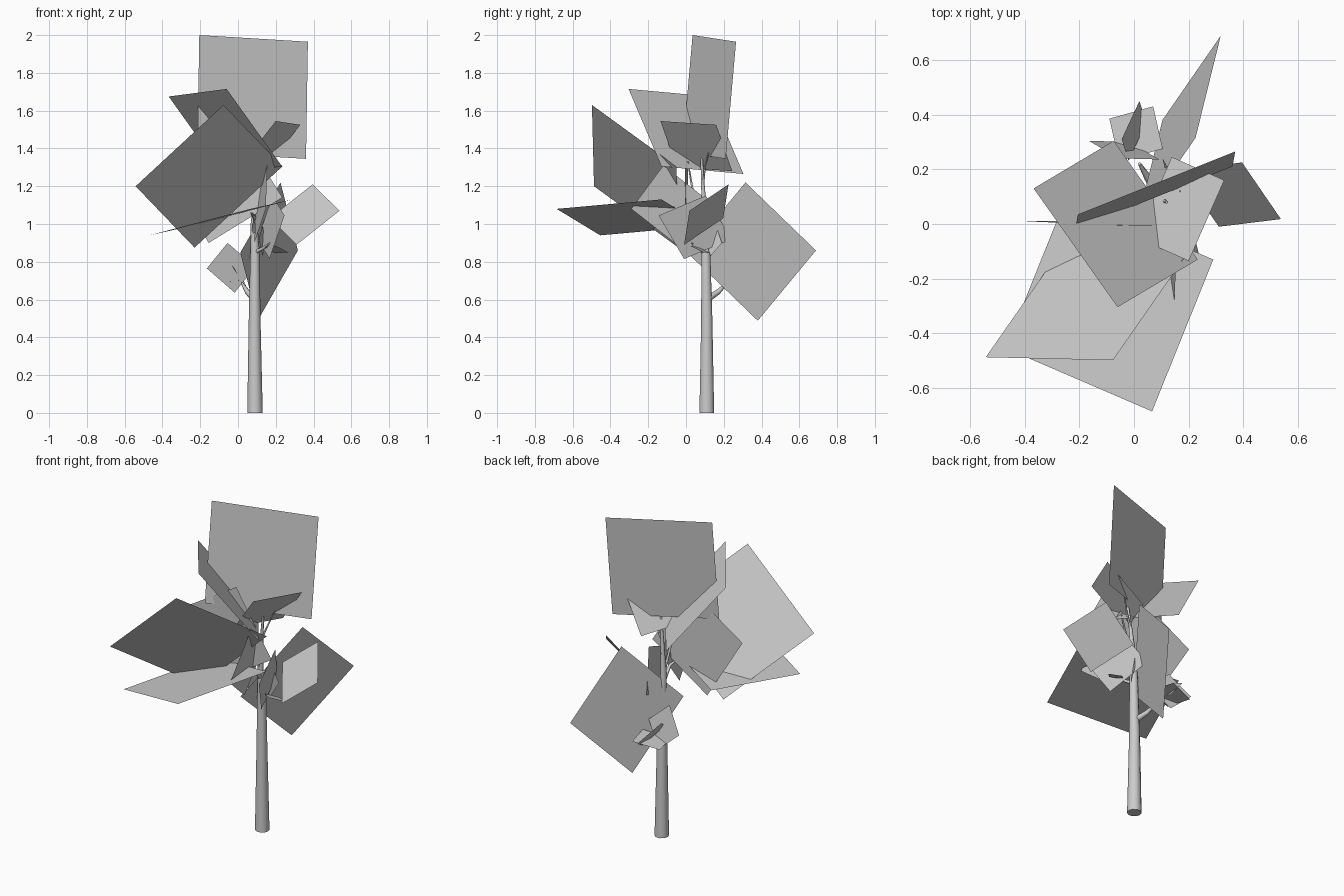
import bpy, bmesh, math
from mathutils import Vector as V

if "Cube" in bpy.data.objects:
    bpy.data.objects.remove(bpy.data.objects["Cube"])


def card(name, a, b, c):
    """Square foliage card from three corners; b lies between a and c."""
    a, b, c = V(a), V(b), V(c)
    me = bpy.data.meshes.new(name)
    me.from_pydata([a, b, c, a + c - b], [], [(0, 1, 2, 3)])
    ob = bpy.data.objects.new(name, me)
    bpy.context.collection.objects.link(ob)
    return ob


def limb(name, points, sides=10):
    """Tapered tube through (x, y, z, radius) points, with rings kept square to the path."""
    bm = bmesh.new()
    pts = [V(p[:3]) for p in points]
    rings = []
    for i, p in enumerate(pts):
        d = (pts[min(i + 1, len(pts) - 1)] - pts[max(i - 1, 0)]).normalized()
        if i == 0 and p.z == 0:
            d = V((0, 0, 1))
        u = d.cross(V((0, 1, 0))).normalized()
        w = d.cross(u)
        r = points[i][3]
        rings.append([bm.verts.new(p + r * (u * math.cos(t) + w * math.sin(t)))
                      for t in (2 * math.pi * k / sides for k in range(sides))])
    for lo, hi in zip(rings, rings[1:]):
        for k in range(sides):
            n = (k + 1) % sides
            bm.faces.new((lo[k], lo[n], hi[n], hi[k]))
    bm.faces.new(rings[0])
    bm.faces.new(rings[-1])
    bmesh.ops.recalc_face_normals(bm, faces=bm.faces)
    me = bpy.data.meshes.new(name)
    bm.to_mesh(me)
    bm.free()
    for f in me.polygons:
        f.use_smooth = len(f.vertices) == 4
    ob = bpy.data.objects.new(name, me)
    bpy.context.collection.objects.link(ob)


# Trunk and branches
limb("trunk", [(.09, .11, 0, .041), (.088, .11, .5, .031), (.09, .105, .85, .025),
               (.085, .10, 1.0, .018), (.10, .09, 1.2, .01), (.12, .08, 1.4, .005)])
limb("low_branch", [(.09, .11, .60, .018), (.05, .17, .64, .014), (.02, .22, .69, .006)], 6)
limb("front_branch", [(.088, .10, .95, .015), (.09, .03, 1.03, .01), (.07, -.05, 1.06, .005)], 6)
limb("side_branch", [(.09, .10, .85, .012), (.13, .06, .87, .008), (.17, .03, .90, .004)], 6)
limb("left_twig", [(.085, .10, 1.0, .01), (.08, .04, 1.15, .007), (.10, .01, 1.33, .004)], 6)
limb("right_twig", [(.10, .09, 1.2, .007), (.14, .10, 1.3, .005), (.17, .12, 1.38, .003)], 6)

# Large foliage cards
card("top_leaf", (-.205, .035, 2.0), (.37, .265, 1.965), (.36, .21, 1.345))
card("front_leaf", (-.077, -.498, 1.63), (-.542, -.487, 1.2), (-.23, -.04, .875))
card("flat_front_leaf", (-.47, -.454, .94), (.066, -.685, 1.08), (.29, -.13, 1.13))
card("back_leaf", (.225, .315, 1.22), (.317, .688, .86), (.104, .38, .488))
card("upper_leaf", (-.367, .13, 1.675), (-.06, -.304, 1.715), (.233, -.13, 1.305))
card("left_leaf", (-.397, .01, 1.29), (-.155, .012, .90), (.235, -.005, 1.14))

# Medium foliage cards
card("right_leaf", (.395, .225, 1.21), (.537, .018, 1.07), (.31, -.01, .89))
card("crown_leaf", (.33, .16, 1.525), (.2, -.135, 1.545), (.008, -.05, 1.30))
card("inner_leaf", (.183, .105, 1.15), (.246, -.145, 1.045), (.167, -.01, .815))
card("narrow_leaf", (.147, -.29, 1.08), (.155, -.12, 1.31), (.095, .11, 1.13))

# Small foliage cards on the low branch and the side branch
card("low_leaf_upright", (-.055, .24, .90), (-.165, .304, .765), (-.018, .30, .637))
card("low_leaf_flat", (-.09, .385, .685), (.07, .43, .713), (.105, .275, .72))
card("low_leaf_tilted", (-.045, .31, .81), (.02, .45, .72), (.045, .37, .67))
card("side_leaf_flat", (.13, .06, .88), (.20, .02, .885), (.265, .09, .85))
card("side_leaf_upright", (.13, .16, .99), (.15, .19, .90), (.13, .13, .83))
